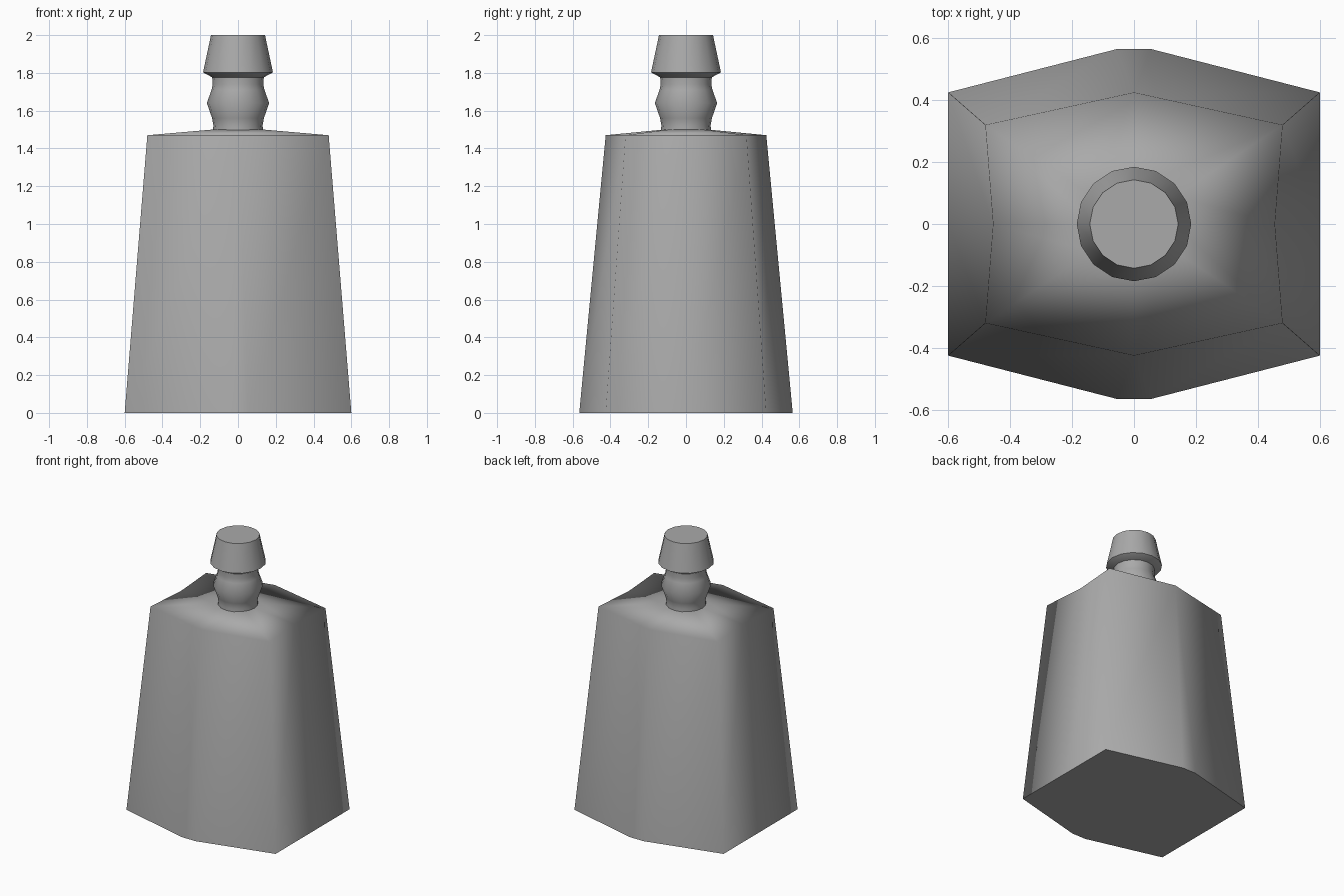
import bpy, bmesh, math

cube = bpy.data.objects.get("Cube")
if cube:
    bpy.data.objects.remove(cube)

grey = bpy.data.materials.new("plain grey")
grey.use_nodes = True
colour = (0.4, 0.4, 0.4, 1)
grey.diffuse_color = colour
grey.node_tree.nodes["Principled BSDF"].inputs["Base Color"].default_value = colour


def loft(name, rings, angle):
    """Skin a stack of equal-length rings, cap both ends and smooth by angle."""
    bm = bmesh.new()
    loops = [[bm.verts.new(p) for p in ring] for ring in rings]
    n = len(loops[0])
    for low, high in zip(loops, loops[1:]):
        for i in range(n):
            j = (i + 1) % n
            bm.faces.new((low[i], low[j], high[j], high[i]))
    bm.faces.new(loops[0][::-1])
    bm.faces.new(loops[-1])
    bmesh.ops.remove_doubles(bm, verts=bm.verts, dist=0.0005)
    bmesh.ops.recalc_face_normals(bm, faces=bm.faces)
    mesh = bpy.data.meshes.new(name)
    bm.to_mesh(mesh)
    bm.free()
    mesh.materials.append(grey)
    ob = bpy.data.objects.new(name, mesh)
    bpy.context.collection.objects.link(ob)
    bpy.ops.object.select_all(action='DESELECT')
    ob.select_set(True)
    bpy.context.view_layer.objects.active = ob
    bpy.ops.object.shade_smooth_by_angle(angle=math.radians(angle))
    return ob


def outline(side, corner, ridge, z):
    """Ten-point outline, mirrored front to back and left to right."""
    half = [(side, 0), corner, ridge]
    half += [(-x, y) for x, y in reversed(half)]
    half += [(-x, -y) for x, y in half[1:-1]]
    return [(x, y, z) for x, y in half]


# Tapered body with a low, softly shaded shoulder
base = outline(0.6, (0.6, 0.425), (0.055, 0.565), 0)
rim = outline(0.455, (0.48, 0.32), (0, 0.425), 1.47)
shoulder = [(x * 0.28, y * 0.28, 1.5) for x, y, z in rim]
body = loft("body", [base, rim, shoulder], 88)
body.modifiers.new("soft shoulder", 'WEIGHTED_NORMAL').keep_sharp = True

# Turned neck with a rounded bead
def circle(r, z, n=16):
    return [(r * math.cos(math.tau * i / n), r * math.sin(math.tau * i / n), z)
            for i in range(n)]


neck_profile = [(0.136, 1.48), (0.13, 1.52), (0.137, 1.56), (0.165, 1.64),
                (0.14, 1.71), (0.134, 1.74), (0.138, 1.79)]
loft("neck", [circle(r, z) for r, z in neck_profile], 50)

# Flared stopper
stopper_profile = [(0.134, 1.775), (0.185, 1.803), (0.143, 2.0)]
loft("stopper", [circle(r, z) for r, z in stopper_profile], 40)
